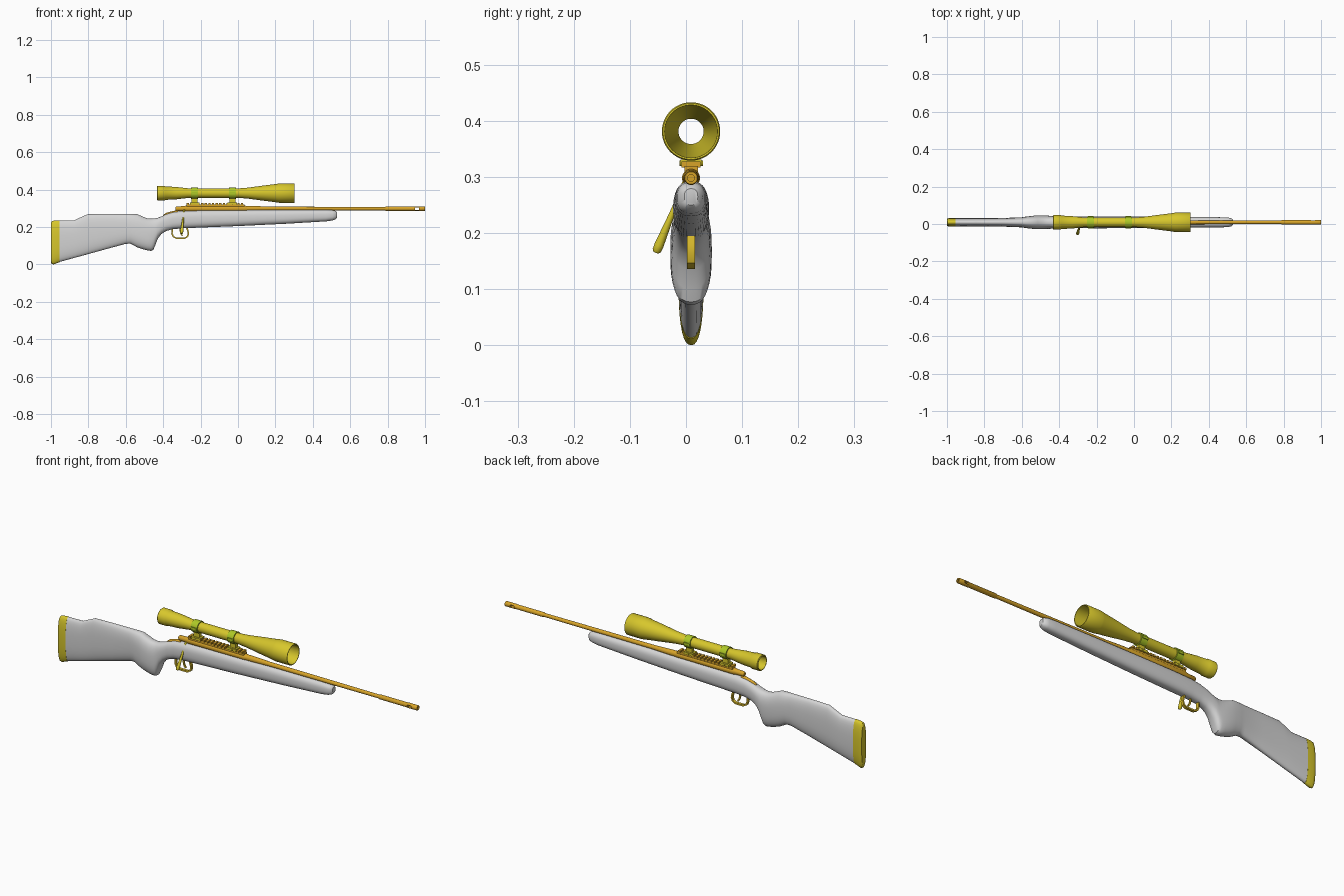
import bpy, bmesh, math
from mathutils import Vector, Matrix

CY = 0.009  # centre line of the model in y


def material(name, rgb):
    m = bpy.data.materials.new(name)
    m.diffuse_color = (*rgb, 1)
    return m


GREY = material("light grey", (0.66, 0.66, 0.66))
YELLOW = material("yellow", (0.68, 0.57, 0.025))
ORANGE = material("orange gold", (0.68, 0.37, 0.022))
GREEN = material("yellow green", (0.42, 0.58, 0.02))
GOLD = material("gold", (0.68, 0.48, 0.025))


def finish(name, bm, mat):
    bmesh.ops.recalc_face_normals(bm, faces=bm.faces)
    me = bpy.data.meshes.new(name)
    bm.to_mesh(me)
    bm.free()
    me.materials.append(mat)
    ob = bpy.data.objects.new(name, me)
    bpy.context.collection.objects.link(ob)
    return ob


def loft(name, rings, mat, closed=False):
    bm = bmesh.new()
    vs = [[bm.verts.new(p) for p in r] for r in rings]
    n = len(vs[0])
    pairs = list(zip(vs, vs[1:])) + ([(vs[-1], vs[0])] if closed else [])
    for a, b in pairs:
        for i in range(n):
            j = (i + 1) % n
            bm.faces.new((a[i], a[j], b[j], b[i]))
    if not closed:
        bm.faces.new(vs[0])
        bm.faces.new(vs[-1])
    return finish(name, bm, mat)


def lathe(name, prof, mat, origin, axis=(1, 0, 0), closed=False, n=32):
    # prof: (distance along axis, radius)
    rot = Vector(axis).to_track_quat('Z', 'Y')
    o = Vector(origin)
    rings = [[o + rot @ Vector((r * math.cos(2 * math.pi * i / n),
                                r * math.sin(2 * math.pi * i / n), d))
              for i in range(n)] for d, r in prof]
    return loft(name, rings, mat, closed)


def body(name, stations, mat, n=36, e=2.5):
    # superellipse sections: (x, bottom z, top z, half width)
    rings = []
    for x, zb, zt, w in stations:
        ring = []
        for i in range(n):
            t = 2 * math.pi * i / n
            c, s = math.cos(t), math.sin(t)
            ring.append((x, CY + w * math.copysign(abs(c) ** (2 / e), c),
                         (zb + zt) / 2 + (zt - zb) / 2 * math.copysign(abs(s) ** (2 / e), s)))
        rings.append(ring)
    return loft(name, rings, mat)


def boxes(name, items, mat):
    # items: (x0, x1, half width y, z0, z1)
    bm = bmesh.new()
    for x0, x1, w, z0, z1 in items:
        bmesh.ops.create_cube(bm, size=1, matrix=Matrix.Translation(((x0 + x1) / 2, CY, (z0 + z1) / 2))
                              @ Matrix.Diagonal((x1 - x0, 2 * w, z1 - z0, 1)))
    return finish(name, bm, mat)


def strap(name, path, width, thick, mat, closed=False):
    # flat band following a path of (x, z) points
    rings = []
    k = len(path)
    for i, (x, z) in enumerate(path):
        a, b = path[max(i - 1, 0)], path[min(i + 1, k - 1)]
        d = Vector((b[0] - a[0], b[1] - a[1])).normalized()
        nx, nz = -d.y * thick / 2, d.x * thick / 2
        rings.append([(x + s * nx, CY + t * width / 2, z + s * nz)
                      for s, t in ((1, 1), (1, -1), (-1, -1), (-1, 1))])
    return loft(name, rings, mat)


# stock and recoil pad
body("stock", [
    (-0.955, 0.013, 0.235, 0.022), (-0.875, 0.035, 0.236, 0.022), (-0.845, 0.043, 0.25, 0.022),
    (-0.805, 0.054, 0.268, 0.022), (-0.70, 0.083, 0.27, 0.023), (-0.60, 0.11, 0.27, 0.027),
    (-0.575, 0.111, 0.27, 0.031), (-0.54, 0.092, 0.269, 0.035), (-0.515, 0.083, 0.258, 0.037),
    (-0.485, 0.075, 0.246, 0.037), (-0.465, 0.072, 0.244, 0.036), (-0.453, 0.077, 0.245, 0.035),
    (-0.443, 0.10, 0.246, 0.034), (-0.43, 0.135, 0.249, 0.033), (-0.41, 0.162, 0.256, 0.031),
    (-0.385, 0.178, 0.268, 0.03), (-0.35, 0.188, 0.279, 0.03), (-0.30, 0.193, 0.286, 0.031),
    (-0.20, 0.197, 0.289, 0.032), (0.0, 0.205, 0.291, 0.031), (0.25, 0.217, 0.292, 0.029),
    (0.47, 0.23, 0.292, 0.027), (0.505, 0.235, 0.29, 0.025), (0.522, 0.241, 0.286, 0.021),
    (0.53, 0.25, 0.279, 0.012)], GREY)
body("recoil_pad", [
    (-1.0, 0.012, 0.222, 0.018), (-0.996, 0.003, 0.23, 0.021), (-0.985, 0.0, 0.234, 0.0225),
    (-0.965, 0.008, 0.236, 0.0225), (-0.954, 0.012, 0.236, 0.0225)], YELLOW)

# barrel, receiver and rear bolt end
BZ = 0.298
lathe("receiver", [(-0.335, 0.008), (-0.33, 0.012), (-0.29, 0.0135), (-0.28, 0.016), (0.04, 0.016),
                   (0.045, 0.0145)], ORANGE, (0, CY, BZ))
lathe("barrel", [(0.03, 0.0145), (0.08, 0.0145), (0.17, 0.011), (0.79, 0.009)], ORANGE, (0, CY, BZ))
brake = lathe("muzzle_brake", [(0.785, 0.009), (0.79, 0.0115), (0.94, 0.0115), (0.943, 0.0125), (0.996, 0.0125),
                               (1.0, 0.011), (1.0, 0.006), (0.975, 0.006)], ORANGE, (0, CY, BZ))
cutter = boxes("port_cutter", [(0.947, 0.969, 0.05, BZ - 0.006, BZ + 0.006)], ORANGE)
cutter.hide_render = True
cutter.hide_viewport = True
mod = brake.modifiers.new("ports", 'BOOLEAN')
mod.operation = 'DIFFERENCE'
mod.object = cutter
body("tang", [(-0.40, 0.25, 0.264, 0.004), (-0.385, 0.25, 0.275, 0.008), (-0.35, 0.25, 0.285, 0.01),
              (-0.32, 0.26, 0.29, 0.011)], ORANGE)

# bolt handle
start = Vector((-0.288, CY - 0.01, 0.292))
end = Vector((-0.302, -0.0535, 0.165))
ln = (end - start).length
lathe("bolt_handle", [(0, 0.005), (0.3 * ln, 0.0045), (0.45 * ln, 0.005), (0.9 * ln, 0.0085),
                      (0.97 * ln, 0.008), (ln, 0.005)], YELLOW, start, end - start, n=20)

# trigger and guard
strap("trigger_guard", [(-0.352, 0.20), (-0.353, 0.165), (-0.346, 0.149), (-0.33, 0.14), (-0.285, 0.14),
                        (-0.27, 0.149), (-0.265, 0.165), (-0.268, 0.18), (-0.275, 0.2)], 0.014, 0.008, GOLD)
strap("trigger", [(-0.312, 0.205), (-0.309, 0.18), (-0.305, 0.165), (-0.297, 0.153)], 0.008, 0.007, GOLD)

# scope rail with cross teeth
boxes("scope_rail", [(-0.275, 0.035, 0.012, 0.305, 0.319)] +
      [(-0.275 + i * 0.0194, -0.263 + i * 0.0194, 0.017, 0.317, 0.327) for i in range(16)], ORANGE)

# scope: hollow turned body
SZ = 0.381
lathe("scope", [
    (-0.433, 0.036), (-0.43, 0.039), (-0.392, 0.039), (-0.388, 0.036), (-0.33, 0.033), (-0.27, 0.026),
    (-0.25, 0.025), (0.0, 0.025), (0.05, 0.029), (0.14, 0.041), (0.19, 0.047), (0.215, 0.051), (0.225, 0.052),
    (0.30, 0.052), (0.303, 0.05), (0.303, 0.047), (0.22, 0.044), (0.0, 0.0225), (-0.25, 0.0225),
    (-0.40, 0.032), (-0.433, 0.033)], YELLOW, (0, CY, SZ), closed=True, n=48)

# scope rings with feet and clamps
for i, x in enumerate((-0.232, -0.03)):
    lathe(f"scope_ring_{i + 1}", [(-0.018, 0.0245), (-0.018, 0.03), (0.018, 0.03), (0.018, 0.0245)], GREEN,
          (x, CY, SZ), closed=True, n=40)
    boxes(f"ring_foot_{i + 1}", [(x - 0.016, x + 0.016, 0.009, 0.325, 0.356),
                                 (x - 0.025, x + 0.025, 0.0185, 0.319, 0.331)], YELLOW)
    lathe(f"clamp_screw_{i + 1}", [(-0.021, 0.005), (0.021, 0.005)], YELLOW, (x, CY, 0.324), (0, 1, 0), n=12)
    boxes(f"ring_lug_{i + 1}", [(x - 0.015, x + 0.015, 0.033, SZ - 0.006, SZ + 0.006)], GREEN)

# the lugs must not block the view through the scope
for i in (1, 2):
    ob = bpy.data.objects[f"ring_lug_{i}"]
    bm = bmesh.new()
    bm.from_mesh(ob.data)
    for v in list(bm.verts):
        v.co.y = CY + (0.033 if v.co.y > CY else 0.026)
    r = bmesh.ops.duplicate(bm, geom=bm.verts[:] + bm.edges[:] + bm.faces[:])
    for v in [g for g in r["geom"] if isinstance(g, bmesh.types.BMVert)]:
        v.co.y = 2 * CY - v.co.y
    bmesh.ops.recalc_face_normals(bm, faces=bm.faces)
    bm.to_mesh(ob.data)
    bm.free()

# smooth shading with sharp edges kept
for ob in bpy.context.collection.objects:
    if not ob.hide_render:
        ob.select_set(True)
        bpy.context.view_layer.objects.active = ob
bpy.ops.object.shade_smooth_by_angle(angle=math.radians(40))
